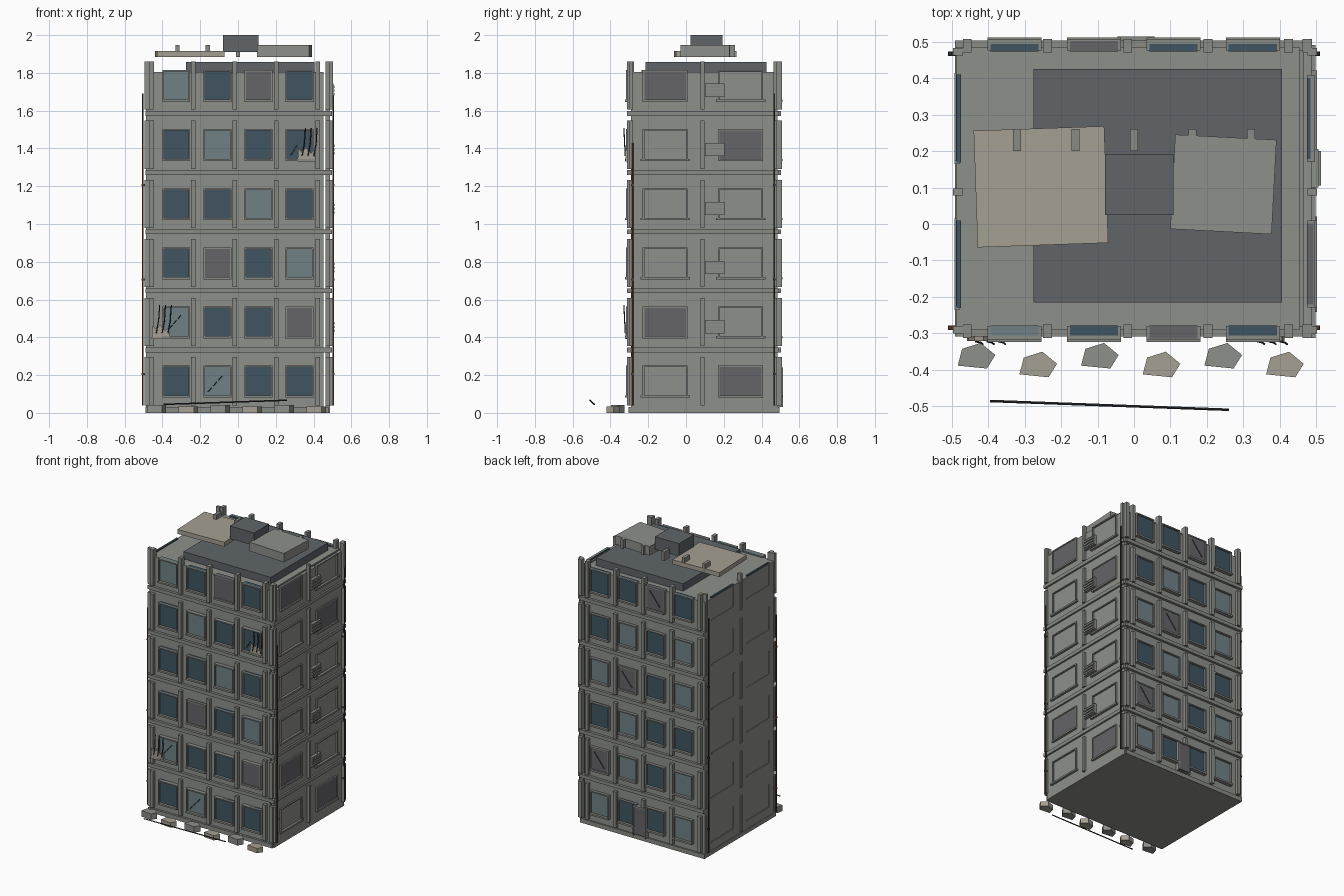
import bpy, bmesh, math
from mathutils import Vector, Matrix

if "Cube" in bpy.data.objects:
    bpy.data.objects.remove(bpy.data.objects["Cube"])

COL = dict(wall=(.27, .28, .26), trim=(.25, .26, .24), glass=(.05, .09, .12), pale=(.16, .22, .24),
           board=(.13, .13, .14), beige=(.38, .35, .29), roof=(.115, .13, .14), rust=(.12, .045, .025),
           steel=(.03, .03, .03))
mats, parts = {}, {}
for n, c in COL.items():
    mats[n] = bpy.data.materials.new(n)
    mats[n].diffuse_color = (*c, 1)


def part(name, mat):
    return parts.setdefault(name, (bmesh.new(), mat))[0]


def box(name, mat, x0, x1, y0, y1, z0, z1, turn=0):
    m = Matrix.Translation(((x0 + x1) / 2, (y0 + y1) / 2, (z0 + z1) / 2)) @ \
        Matrix.Rotation(math.radians(turn), 4, 'Z') @ \
        Matrix.Diagonal((abs(x1 - x0), abs(y1 - y0), abs(z1 - z0), 1))
    bmesh.ops.create_cube(part(name, mat), size=1, matrix=m)


def rod(name, mat, a, b, r, sides=6):
    a, b = Vector(a), Vector(b)
    d = b - a
    m = Matrix.Translation((a + b) / 2) @ d.to_track_quat('Z', 'Y').to_matrix().to_4x4()
    bmesh.ops.create_cone(part(name, mat), cap_ends=True, segments=sides, radius1=r, radius2=r,
                          depth=d.length, matrix=m)


def prism(name, mat, pts, offset):
    bm = part(name, mat)
    face = bm.faces.new([bm.verts.new(p) for p in pts])
    ext = bmesh.ops.extrude_face_region(bm, geom=[face])
    bmesh.ops.translate(bm, vec=offset, verts=[v for v in ext['geom'] if isinstance(v, bmesh.types.BMVert)])


def side_box(side, name, mat, u0, u1, d0, d1, z0, z1):
    """Box on a facade: u along the wall, d outward from it."""
    name = side + '_' + name
    if side == 'front':
        box(name, mat, u0, u1, -.29 - d1, -.29 - d0, z0, z1)
    elif side == 'back':
        box(name, mat, u0, u1, .485 + d0, .485 + d1, z0, z1)
    elif side == 'right':
        box(name, mat, .486 + d0, .486 + d1, u0, u1, z0, z1)
    else:
        box(name, mat, -.488 - d1, -.488 - d0, u0, u1, z0, z1)


def window(side, c, w, z, kind, depth=.02, sill=0):
    mat = {'d': 'glass', 'l': 'pale', 'b': 'board'}[kind]
    h, t, z1, z2 = w / 2, .008, z + .085, z + .25
    d = depth - (.012 if kind != 'b' else .004)
    side_box(side, 'panes_' + mat, mat, c - h + t, c + h - t, -.012, d, z1 + t, z2)
    for s in (-1, 1):
        side_box(side, 'window_frames', 'trim', c + s * h, c + s * (h - t), -.01, depth, z1, z2)
    side_box(side, 'window_frames', 'trim', c - h - sill, c + h + sill, -.01, depth + .006, z1 - .004, z1 + t)
    side_box(side, 'window_frames', 'trim', c - h, c + h, -.01, depth, z2 - t, z2)


# main block and detached right wall plate
box('main_block', 'wall', -.488, .453, -.29, .485, 0, 1.806)
box('right_wall', 'wall', .464, .486, -.29, .485, 0, 1.806)
box('base_plinth', 'trim', -.49, .48, -.305, .495, 0, .03)

# roof cap, loose roof slabs, hatch and stubs
box('roof_cap', 'roof', -.275, .405, -.215, .425, 1.8, 1.858)
box('loose_slab_left', 'beige', -.434, -.076, -.058, .262, 1.885, 1.916, 2)
box('loose_slab_right', 'wall', .106, .384, -.021, .238, 1.885, 1.948, -3)
box('roof_hatch', 'roof', -.08, .108, .025, .192, 1.91, 2)
for i in range(5):
    x = -.32 + .16 * i
    box('roof_stubs', 'trim', x - .011, x + .011, .2, .26, 1.885, 1.948)

# facades, floor by floor (bottom to top)
FRONT = ['dldd', 'lddb', 'dbdl', 'ddld', 'dldd', 'ldbd']
BACK = ['lddl', 'ldlb', 'ddld', 'ldbl', 'ldld', 'dbdd']   # listed from -x to +x
RIGHT = ['db', 'bd', 'dd', 'dd', 'db', 'bd']
for f in range(6):
    z = .313 * f
    for side, kinds in (('front', FRONT[f]), ('back', BACK[f])):
        for k in range(4):
            window(side, -.327 + .2175 * k, .148, z, kinds[k], .02 if side == 'back' else .028)
        for k in range(5):
            x = -.017 + .22 * (k - 2)
            side_box(side, 'pilasters', 'trim', x - .012, x + .012, -.015, .022, z + .04, z + .295)
        side_box(side, 'pilasters', 'trim', .462, .488, -.015, .022, z + .04, z + .295)
        if f:
            side_box(side, 'floor_bands', 'beige' if side == 'front' and f == 3 else 'trim',
                     -.49, .482, -.01, .018, z + .008, z + .033)
    for k, c in enumerate((-.11, .289)):
        kind = RIGHT[f][k]
        window('right', c, .238, z, kind, .01, .012 if kind == 'd' else 0)
        # left windows sit almost buried in the wall, only edges show
        side_box('left', 'panes_glass', 'glass', c - .12, c + .12, -.014, -.002, z + .095, z + .25)
        side_box('left', 'window_edges', 'wall', c - .125, c - .115, -.01, .004, z + .085, z + .25)
        side_box('left', 'window_edges', 'wall', c - .125, c + .125, -.01, .004, z + .083, z + .093)
    for y in (-.29, .0875, .472):
        side_box('right', 'pilasters', 'trim', y - .01, y + .01, -.01, .016, z + .04, z + .295)
        side_box('left', 'pilasters', 'wall', y - .01, y + .01, -.02, .008, z + .04, z + .295)
    if f:
        side_box('right', 'floor_bands', 'trim', -.312, .49, -.01, .012, z + .008, z + .033)
        # slatted air units
        box('air_units', 'wall', .47, .506, .1, .205, z + .108, z + .178)
        for j in range(3):
            box('air_unit_slats', 'trim', .5, .512, .105, .2, z + .116 + .02 * j, z + .128 + .02 * j)

# back door
box('back_door', 'board', -.04, .05, .48, .51, .04, .235)
for s in (-.045, .05):
    box('back_door_frame', 'trim', s, s + .006, .48, .514, .03, .24)
box('back_door_frame', 'trim', -.045, .056, .48, .514, .232, .24)

# corner drain pipes with brackets
for x in (-.504, .504):
    s = math.copysign(1, x)
    for y, top, mat, n in ((-.284, 1.43, 'rust', 'front_pipes'), (.467, 1.69, 'steel', 'back_pipes')):
        rod(n, mat, (x, y, .04), (x, y, top), .005, 8)
        for z in (.2, .7, 1.2):
            box(n, mat, s * .48, s * .51, y - .006, y + .006, z, z + .012)

# broken balcony remnants with bent rebar
for x, z in ((-.457, .392), (.315, 1.33)):
    shape = [(0, 0), (.097, 0), (.09, .058), (.07, .045), (.045, .074), (.02, .055), (.004, .07)]
    prism('broken_ledges', 'beige', [(x + a, -.285, z + b) for a, b in shape], (0, -.036, 0))
    for k in range(3):
        a = x + .024 + .031 * k
        rod('rebar', 'steel', (a, -.322, z + .03), (a + .013, -.325, z + .1), .003)
        rod('rebar', 'steel', (a + .013, -.325, z + .1), (a + .018, -.329, z + .178), .003)


# dashed cracks across panes
def crack(x0, z0, x1, z1, y):
    a, b = Vector((x0, y, z0)), Vector((x1, y, z1))
    for k in range(3):
        rod('pane_cracks', 'steel', a.lerp(b, k / 3), a.lerp(b, k / 3 + .24), .002, 4)


crack(-.16, .11, -.075, .205, -.307)
crack(-.365, .445, -.295, .525, -.307)
crack(.28, 1.365, .315, 1.42, -.307)
for f in range(6):
    for k in range(4):
        if BACK[f][k] == 'b':
            x, z = -.327 + .2175 * k, .313 * f
            rod('board_cracks', 'steel', (x + .04, .502, z + .22), (x - .04, .502, z + .12), .003, 4)

# rubble row and fallen bar
ROCK = [(-.053, -.028), (.027, -.036), (.05, .001), (.01, .034), (-.041, .018)]
for i in range(6):
    odd = i % 2
    cx, cy = -.43 + .169 * i, (-.384 if odd else -.36)
    prism('rubble_beige' if odd else 'rubble_grey', 'beige' if odd else 'wall',
          [(cx + a, cy + b, 0) for a, b in ROCK], (0, 0, .034 if odd else .042))
rod('fallen_bar', 'steel', (-.395, -.485, .045), (.26, -.509, .067), .004)

# turn the collected geometry into objects
for name, (bm, mat) in parts.items():
    bmesh.ops.recalc_face_normals(bm, faces=bm.faces)
    me = bpy.data.meshes.new(name)
    bm.to_mesh(me)
    bm.free()
    me.materials.append(mats[mat])
    bpy.context.collection.objects.link(bpy.data.objects.new(name, me))

for m in bpy.data.materials:
    if m.users and not m.is_grease_pencil:
        m.use_nodes = True
        m.node_tree.nodes["Principled BSDF"].inputs["Base Color"].default_value = m.diffuse_color
